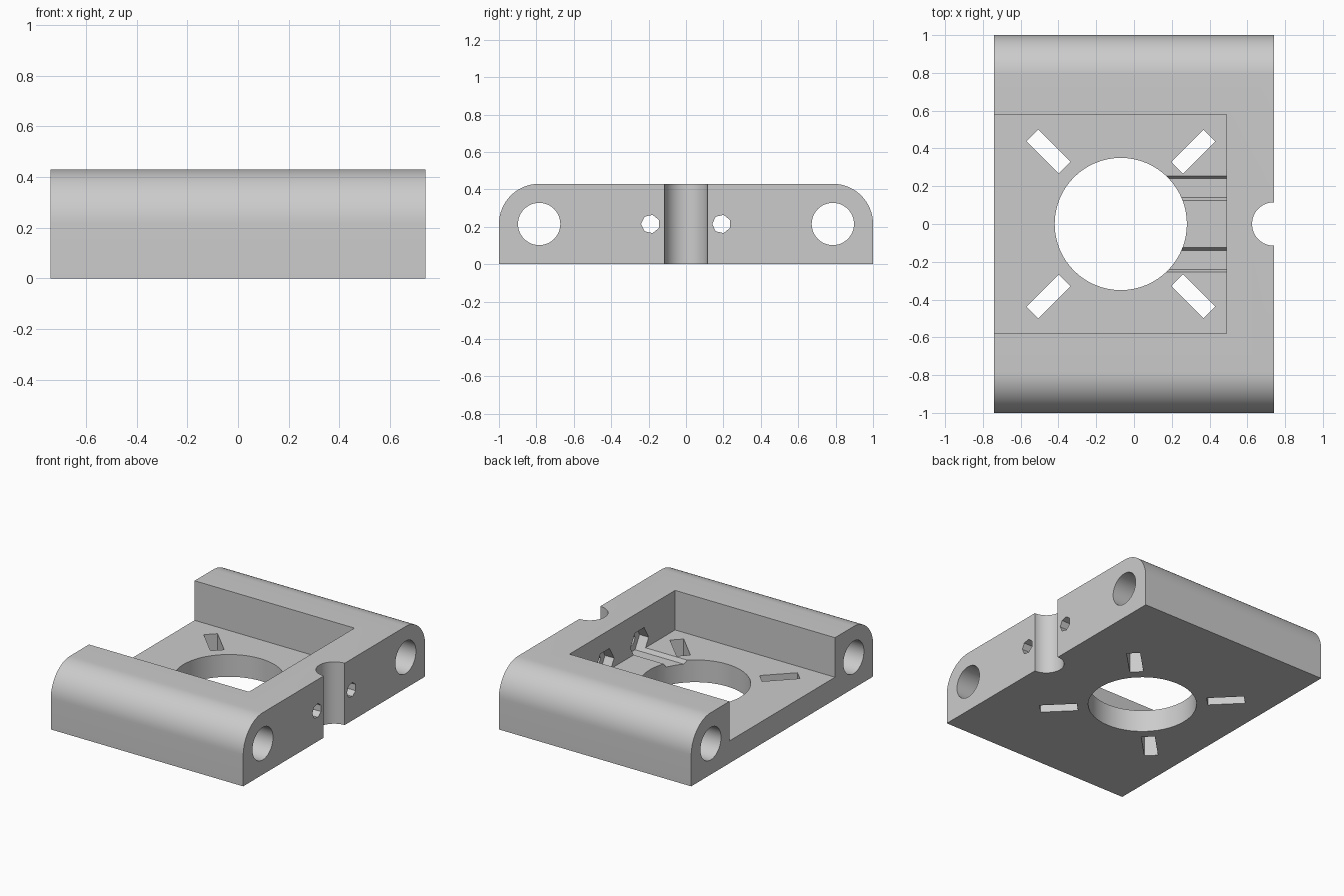
import bpy, bmesh
from math import pi, cos, sin, radians
from mathutils import Matrix, Vector

cube = bpy.data.objects.get("Cube")
if cube:
    bpy.data.objects.remove(cube, do_unlink=True)

HALF_X, HALF_Y, HEIGHT = 0.74, 1.0, 0.43
MID_Z = HEIGHT / 2
BORE_X = -0.07          # centre of the large round opening
POCKET_X, FLOOR_Z = 0.49, 0.155

grey = bpy.data.materials.new("plain grey")
grey.use_nodes = True
colour = (0.6, 0.6, 0.6, 1)
grey.diffuse_color = colour
grey.node_tree.nodes["Principled BSDF"].inputs["Base Color"].default_value = colour


def make_object(name, bm):
    bmesh.ops.recalc_face_normals(bm, faces=bm.faces)
    mesh = bpy.data.meshes.new(name)
    bm.to_mesh(mesh)
    bm.free()
    mesh.materials.append(grey)
    obj = bpy.data.objects.new(name, mesh)
    bpy.context.collection.objects.link(obj)
    return obj


def extrude_x(name, profile, x0, x1):
    """Extrude a (y, z) profile along x."""
    bm = bmesh.new()
    face = bm.faces.new([bm.verts.new((x0, y, z)) for y, z in profile])
    moved = bmesh.ops.extrude_face_region(bm, geom=[face])["geom"]
    verts = [v for v in moved if isinstance(v, bmesh.types.BMVert)]
    bmesh.ops.translate(bm, verts=verts, vec=(x1 - x0, 0, 0))
    return make_object(name, bm)


def polygon(y, z, radius, sides, start=0):
    return [(y + radius * cos(start + 2 * pi * i / sides),
             z + radius * sin(start + 2 * pi * i / sides)) for i in range(sides)]


def upright_cylinder(name, x, radius, sides=64):
    bm = bmesh.new()
    bmesh.ops.create_cone(bm, cap_ends=True, segments=sides, radius1=radius,
                          radius2=radius, depth=2,
                          matrix=Matrix.Translation((x, 0, 0)))
    return make_object(name, bm)


def box(name, centre, size, angle=0):
    bm = bmesh.new()
    matrix = (Matrix.Translation(centre) @ Matrix.Rotation(angle, 4, "Z")
              @ Matrix.Diagonal((*size, 1)))
    bmesh.ops.create_cube(bm, size=1, matrix=matrix)
    return make_object(name, bm)


# Block with rounded upper long edges
radius = MID_Z
arc = [(HALF_Y - radius + radius * cos(pi / 2 * i / 16),
        MID_Z + radius * sin(pi / 2 * i / 16)) for i in range(17)]
profile = [(HALF_Y, 0)] + arc + [(-y, z) for y, z in reversed(arc)] + [(-HALF_Y, 0)]
body = extrude_x("bracket_body", profile, -HALF_X, HALF_X)

# Pocket open at one end, large opening and side notch
cutters = [
    box("pocket_cutter", ((POCKET_X - 1) / 2, 0, FLOOR_Z + 0.5),
        (POCKET_X + 1, 1.16, 1)),
    upright_cylinder("opening_cutter", BORE_X, 0.35),
    upright_cylinder("notch_cutter", HALF_X, 0.115),
]

# Rod bores, screw holes and hexagonal nut channels
for side in (-1, 1):
    cutters += [
        extrude_x("rod_cutter", polygon(side * 0.785, MID_Z, 0.113, 48), -1, 1),
        extrude_x("nut_cutter", polygon(side * 0.19, MID_Z, 0.1, 6), BORE_X, 0.56),
        extrude_x("screw_cutter", polygon(side * 0.19, MID_Z, 0.05, 7, pi), 0.5, 1),
    ]

# Four diagonal slots around the opening
for i in range(4):
    angle = radians(45 + 90 * i)
    centre = Vector((BORE_X + 0.542 * cos(angle), 0.542 * sin(angle), 0))
    cutters.append(box("slot_cutter", centre, (0.242, 0.088, 1), angle))

# Cut everything out of the block
bpy.ops.object.select_all(action="DESELECT")
bpy.context.view_layer.objects.active = body
body.select_set(True)
for cutter in cutters:
    cutter.hide_render = True
    mod = body.modifiers.new("cut", "BOOLEAN")
    mod.operation = "DIFFERENCE"
    mod.solver = "EXACT"
    mod.object = cutter
    bpy.ops.object.modifier_apply(modifier=mod.name)
    bpy.data.objects.remove(cutter, do_unlink=True)

bpy.ops.object.shade_smooth_by_angle(angle=radians(30))
